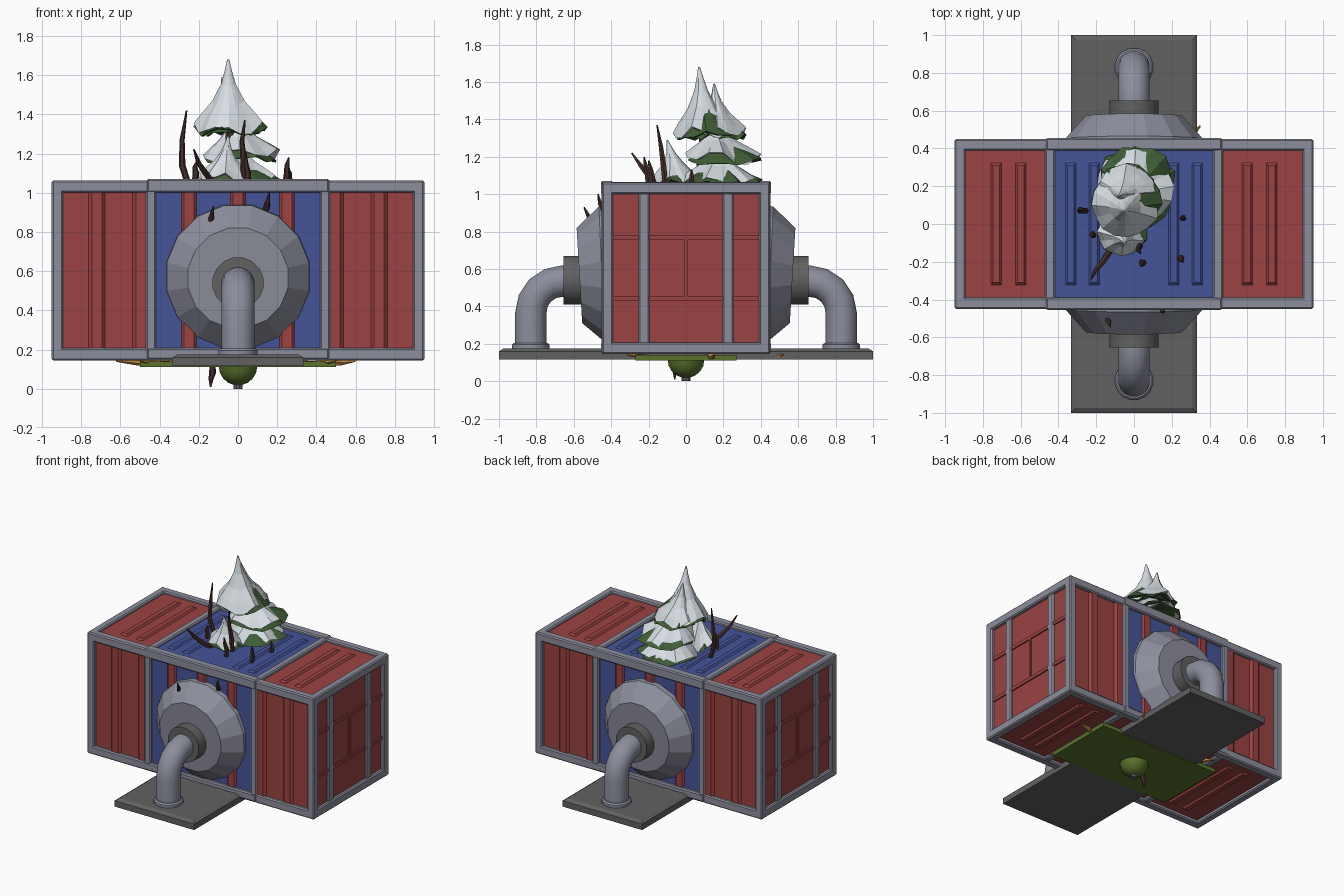
import bpy, bmesh, math, random
from mathutils import Vector, Matrix

if "Cube" in bpy.data.objects:
    bpy.data.objects.remove(bpy.data.objects["Cube"])

random.seed(4)


def material(name, *rgb):
    m = bpy.data.materials.new(name)
    m.diffuse_color = (*rgb, 1)
    m.use_nodes = True
    m.node_tree.nodes["Principled BSDF"].inputs["Base Color"].default_value = m.diffuse_color
    return m


STEEL = material("steel", .26, .27, .33)
DARK = material("dark_grey", .12, .12, .12)
RED = material("red", .33, .055, .055)
BLUE = material("blue", .06, .09, .32)
MOSS = material("moss", .10, .17, .025)
LEAF = material("leaf", .05, .11, .035)
SNOW = material("snow", .68, .73, .77)
BARK = material("bark", .06, .03, .025)
ORANGE = material("orange", .55, .27, .06)


def finish(name, bm, mat, smooth=False):
    bmesh.ops.recalc_face_normals(bm, faces=bm.faces)
    me = bpy.data.meshes.new(name)
    bm.to_mesh(me)
    bm.free()
    ob = bpy.data.objects.new(name, me)
    bpy.context.collection.objects.link(ob)
    me.materials.append(mat)
    if smooth:
        bpy.ops.object.select_all(action='DESELECT')
        ob.select_set(True)
        bpy.context.view_layer.objects.active = ob
        bpy.ops.object.shade_smooth_by_angle(angle=math.radians(25))
    return ob


def boxes(name, spans, mat, bevel=0):
    """Boxes given as (x0, x1, y0, y1, z0, z1), joined in one object."""
    bm = bmesh.new()
    for a, b, c, d, e, f in spans:
        mtx = Matrix.Translation(((a + b) / 2, (c + d) / 2, (e + f) / 2)) @ Matrix.Diagonal((b - a, d - c, f - e, 1))
        bmesh.ops.create_cube(bm, size=1, matrix=mtx)
    ob = finish(name, bm, mat)
    if bevel:
        m = ob.modifiers.new("bevel", 'BEVEL')
        m.width, m.segments = bevel, 1
    return ob


def loft(bm, rings):
    rows = [[bm.verts.new(p) for p in r] for r in rings]
    n = len(rows[0])
    for a, b in zip(rows, rows[1:]):
        for i in range(n):
            bm.faces.new((a[i], a[(i + 1) % n], b[(i + 1) % n], b[i]))
    bm.faces.new(rows[0])
    bm.faces.new(rows[-1])


def tube(name, pts, radii, mat, n=16, smooth=True):
    pts = [Vector(p) for p in pts]
    rings = []
    for i, p in enumerate(pts):
        d = (pts[min(i + 1, len(pts) - 1)] - pts[max(i - 1, 0)]).normalized()
        side = d.cross(Vector((1, 0, 0))).normalized()
        other = d.cross(side)
        rings.append([p + radii[i] * (math.cos(t) * side + math.sin(t) * other)
                      for t in (math.tau * (k + .5) / n for k in range(n))])
    bm = bmesh.new()
    loft(bm, rings)
    return finish(name, bm, mat, smooth)


def ribs(name, items, mat):
    """Raised ribs with sloping sides: centre, long half vector, wide half vector, outward vector."""
    bm = bmesh.new()
    for c, l, w, o in items:
        c, l, w, o = map(Vector, (c, l, w, o))
        corners = ((1, 1), (1, -1), (-1, -1), (-1, 1))
        low = [c + l * a + w * b for a, b in corners]
        high = [c + o + (l - l.normalized() * .015) * a + w * .6 * b for a, b in corners]
        loft(bm, [low, high])
    return finish(name, bm, mat)


S = (-1, 1)

# container walls
boxes("container_walls", [(-.925, .925, -.425, .425, .17, 1.045)], RED)
boxes("blue_centre_panels", [(-.43, .43, -.43, .43, .19, 1.05)], BLUE)

# steel frame: outer edges, slightly prouder middle bay, end posts
frame = []
for s in S:
    y = sorted((s * .45, s * .39))
    x = sorted((s * .95, s * .893))
    for z in ((.145, .208), (1.0, 1.063)):
        frame += [(-.95, .95, *y, *z), (*x, -.45, .45, *z)]
        frame.append((-.465, .465, *sorted((s * .455, s * .39)), z[0] + .005 * (z[0] < .5), z[1] + .008 * (z[0] > .5)))
    for t in S:
        frame.append((*x, *sorted((t * .45, t * .39)), .145, 1.063))
        xm = sorted((s * .47, s * .418))
        frame.append((*xm, *sorted((t * .452, t * .41)), .15, 1.065))
    for z in ((.15, .19), (1.03, 1.066)):
        frame.append((*xm, -.45, .45, *z))
    for t in S:
        frame.append((*sorted((s * .94, s * .9)), *sorted((t * .195, t * .255)), .19, 1.02))
boxes("steel_frame", frame, STEEL, .008)

# corrugation ribs on the long sides, top and bottom
side_ribs, red_top, blue_top = [], [], []
for s in S:
    for x in (-.72, -.495, -.25, 0, .25, .495, .72):
        side_ribs.append(((x, s * .424, .605), (0, 0, .42), (.043, 0, 0), (0, s * .018, 0)))
    for x in (.6, .73):
        for z, o in ((1.044, .014), (.171, -.014)):
            red_top.append(((s * x, 0, z), (0, .325, 0), (.029, 0, 0), (0, 0, o)))
    for x in (.21, .335):
        blue_top.append(((s * x, 0, 1.049), (0, .325, 0), (.029, 0, 0), (0, 0, .012)))
ribs("side_ribs", side_ribs, RED)
ribs("red_roof_ribs", red_top, RED)
ribs("blue_roof_ribs", blue_top, BLUE)

# door bars on both ends
bars = []
for s in S:
    x = sorted((s * .92, s * .935))
    bars += [(*x, -.39, .39, z, z + .025) for z in (.43, .755)]
    bars.append((*x, -.008, .008, .44, .77))
boxes("end_door_bars", bars, RED)

# base slab with chamfered rim
bm = bmesh.new()
loft(bm, [[(a * u, b * v, z) for a, b in ((1, 1), (1, -1), (-1, -1), (-1, 1))]
          for u, v, z in ((.333, 1, .115), (.333, 1, .16), (.31, .975, .175))])
finish("base_slab", bm, DARK)

# round hatches, collars and bent pipes front and back
for s, side in ((-1, "front"), (1, "back")):
    tube(side + "_hatch", [(0, s * .41, .572), (0, s * .45, .572), (0, s * .57, .565)], [.375, .37, .26], STEEL, 16, False)
    tube(side + "_collar", [(0, s * .56, .54), (0, s * .655, .54)], [.132, .132], DARK)
    arc = [(0, s * (.66 + .17 * math.sin(a)), .365 + .17 * math.cos(a))
           for a in (math.radians(22.5 * k) for k in range(5))]
    pts = [(0, s * .6, .535)] + arc + [(0, s * .83, .17)]
    tube(side + "_pipe", pts, [.085] * len(pts), STEEL)
    tube(side + "_pipe_foot", [(0, s * .83, .17), (0, s * .83, .195), (0, s * .83, .205)], [.102, .102, .092], STEEL)

# green underside plate with dome and stub
boxes("underside_plate", [(-.5, .5, -.27, .27, .11, .14)], MOSS)
dome = [(0, 0, .115 - .098 * math.sin(a)) for a in (math.radians(k) for k in (0, 20, 40, 60, 80))]
tube("underside_dome", dome, [.1 * math.cos(math.radians(k)) for k in (0, 20, 40, 60, 80)], MOSS)
tube("underside_stub", [(0, 0, .04), (0, 0, 0)], [.024, .024], DARK, 10)

# roots creeping out beneath the container
for i, (x, y, u, v) in enumerate(((.45, .1, .6, .15), (-.4, .2, -.62, .1), (.28, .4, .35, .52),
                                  (-.3, .25, -.42, .36), (.35, -.2, .5, -.31), (-.35, -.2, -.5, -.3))):
    tube(f"under_root_{i}", [(x, y, .13), ((x + u) / 2, (y + v) / 2 + .02, .132), (u, v, .142)],
         [.013, .014, .005], ORANGE, 5)


def tier(name, apex, base, r, mat, jag, n=16, droop=.03):
    """Drooping cone of foliage with an uneven rim and hollow underside."""
    apex, base = Vector(apex), Vector(base)
    jit = [1 + random.uniform(-jag, jag) for _ in range(n)]
    rings = []
    for f, h in ((.03, 1), (.11, .82), (.22, .62), (.48, .35), (.8, .14), (1, 0), (.9, -.02), (.3, .15)):
        c = base.lerp(apex, h)
        ring = []
        for k in range(n):
            a = math.tau * k / n
            w = 1 + (jit[k] - 1) * f
            dz = -droop * f ** 3 * (k % 4 in (1, 2)) + .02 * f * (jit[k] - 1) / max(jag, .01)
            ring.append(c + Vector((math.cos(a) * r * f * w, math.sin(a) * r * f * w, dz)))
        rings.append(ring)
    bm = bmesh.new()
    loft(bm, rings)
    finish(name, bm, mat)


# snowy trees
layers = [("upper", (-.05, .07, 1.68), (-.045, .10, 1.345), .175),
          ("rear_upper", (-.08, .15, 1.59), (-.04, .17, 1.34), .145),
          ("middle", (-.02, .14, 1.42), (.01, .20, 1.205), .195),
          ("lower", (0, .16, 1.28), (0, .185, 1.09), .205),
          ("small_front", (-.05, -.10, 1.29), (-.065, -.04, 1.085), .125)]
for n, a, b, r in layers:
    tier(n + "_snow", a, b, r, SNOW, .06)
    low = Vector((.008, .008, -.022))
    tier(n + "_foliage", Vector(a) + Vector((0, 0, -.05)), Vector(b) + low, r * 1.01, LEAF, .1, droop=.02)
tube("tree_trunk", [(-.03, .12, 1.0), (-.04, .12, 1.42)], [.035, .025], BARK, 8)

# bare twigs on the roof, through the front wall and below
twigs = [[(-.25, .07, 1.03), (-.285, .07, 1.14), (-.285, .08, 1.27), (-.262, .07, 1.42)],
         [(-.12, -.13, 1.04), (-.165, -.2, 1.1), (-.2, -.24, 1.15), (-.225, -.29, 1.22)],
         [(.03, -.11, 1.04), (.03, -.12, 1.15), (.02, -.135, 1.26), (.035, -.155, 1.37)],
         [(.24, -.18, 1.03), (.25, -.18, 1.09), (.25, -.19, 1.14), (.26, -.2, 1.18)],
         [(.04, -.2, 1.03), (.05, -.205, 1.1), (.04, -.215, 1.15), (.04, -.225, 1.2)],
         [(-.22, -.05, 1.03), (-.215, -.06, 1.1), (-.22, -.06, 1.13), (-.21, -.06, 1.16)],
         [(.26, .03, 1.03), (.26, .03, 1.07), (.262, .03, 1.1), (.255, .03, 1.13)],
         [(-.14, -.42, .82), (-.14, -.49, .84), (-.135, -.52, .88), (-.125, -.545, .93)],
         [(.13, -.4, .9), (.145, -.44, .92), (.15, -.46, .95), (.16, -.47, 1.0)],
         [(-.13, -.06, .13), (-.13, -.06, .08), (-.138, -.06, .05), (-.14, -.06, .01)]]
for i, p in enumerate(twigs):
    tube(f"twig_{i}", p, [.016, .017, .013, .004], BARK, 6)
